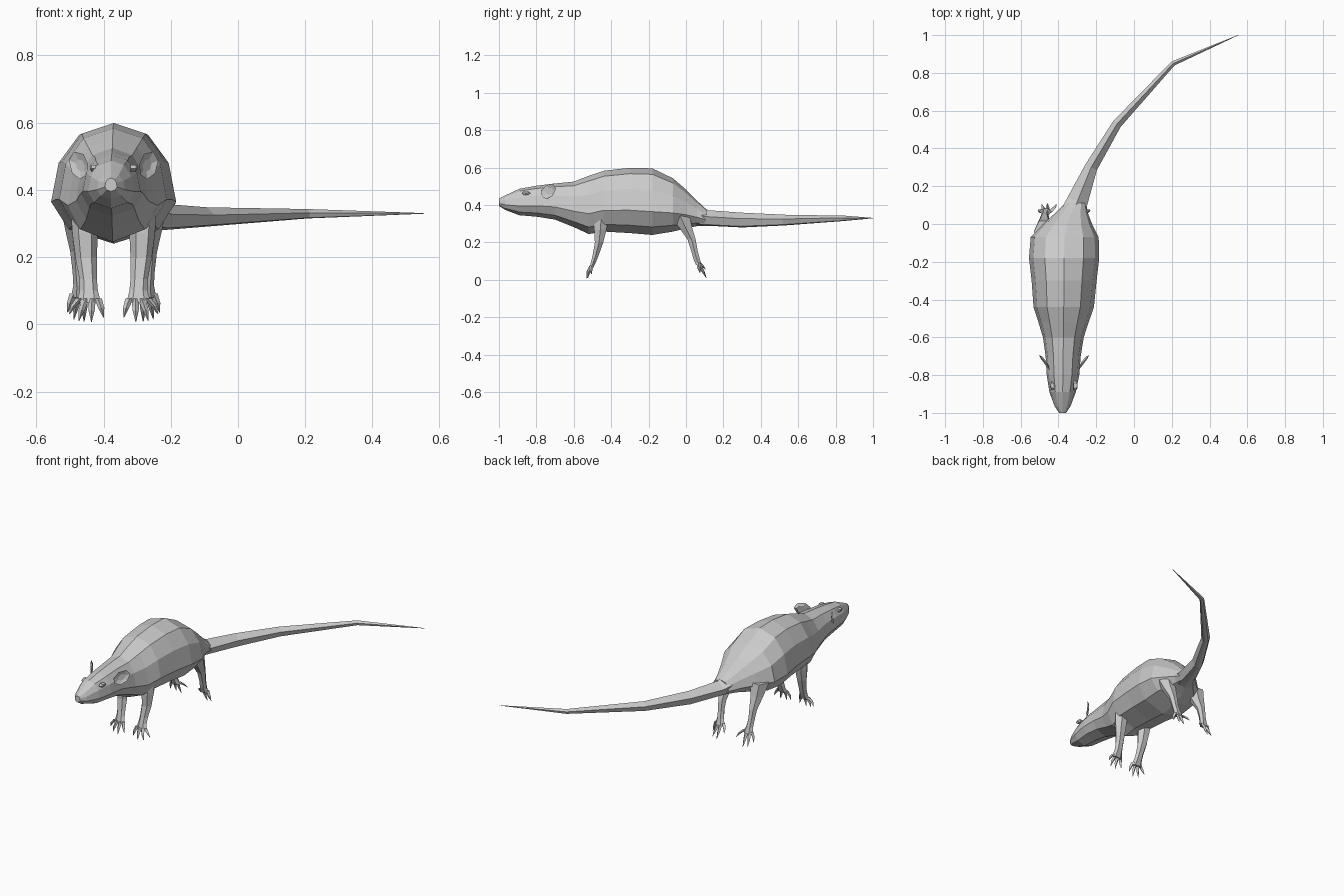
import bpy, bmesh, math
from mathutils import Vector

if "Cube" in bpy.data.objects:
    bpy.data.objects.remove(bpy.data.objects["Cube"])

MID = -0.37  # x of the body's symmetry plane


def add_loft(bm, rings):
    loops = [[bm.verts.new(p) for p in ring] for ring in rings]
    for a, b in zip(loops, loops[1:]):
        n = len(a)
        for i in range(n):
            bm.faces.new((a[i], a[(i + 1) % n], b[(i + 1) % n], b[i]))
    bm.faces.new(loops[0])
    bm.faces.new(loops[-1])


def finish(bm, name):
    bmesh.ops.remove_doubles(bm, verts=bm.verts, dist=0.0005)
    bmesh.ops.recalc_face_normals(bm, faces=bm.faces)
    me = bpy.data.meshes.new(name)
    bm.to_mesh(me)
    bm.free()
    ob = bpy.data.objects.new(name, me)
    bpy.context.collection.objects.link(ob)
    return ob


def ellipse(c, rx, ry, n=6):
    return [(c[0] + rx * math.cos(2 * math.pi * i / n),
             c[1] + ry * math.sin(2 * math.pi * i / n), c[2]) for i in range(n)]


def mirrored(ring, side):
    return [(MID + side * p[0], p[1], p[2]) for p in ring]


# Body and head: ten-sided sections (y, centre x, half width, bottom, top)
half = [(0, 1), (.55, .82), (.88, .35), (1, -.3), (.72, -.76), (0, -1)]
profile = half + [(-u, v) for u, v in half[-2:0:-1]]
sections = [
    (-1.0, -.378, .018, .395, .435), (-.965, -.378, .042, .373, .452),
    (-.89, -.378, .070, .345, .487), (-.80, -.376, .086, .338, .503),
    (-.70, -.375, .093, .322, .515), (-.60, -.374, .108, .282, .525),
    (-.52, -.373, .133, .245, .556), (-.44, -.372, .160, .258, .583),
    (-.30, -.370, .172, .25, .599), (-.18, -.370, .186, .24, .596),
    (-.07, -.367, .180, .258, .543), (0, -.352, .130, .275, .483),
    (.06, -.330, .085, .287, .422), (.11, -.310, .055, .290, .376)]
bm = bmesh.new()
add_loft(bm, [[(cx + u * w, y, (lo + hi) / 2 + v * (hi - lo) / 2) for u, v in profile]
              for y, cx, w, lo, hi in sections])
finish(bm, "body")

# Tail: ridged six-sided sweep (x, y, half width, bottom, top)
path = [(-.32, .07, .062, .288, .40), (-.30, .12, .056, .289, .372),
        (-.227, .30, .034, .280, .359), (-.09, .53, .025, .291, .348),
        (.207, .85, .013, .315, .343), (.552, 1.0, .001, .329, .331)]
rings = []
for i, (x, y, w, lo, hi) in enumerate(path):
    p, q = path[max(i - 1, 0)], path[min(i + 1, len(path) - 1)]
    t = Vector((q[0] - p[0], q[1] - p[1], 0)).normalized()
    s = Vector((t.y, -t.x, 0)) * w
    c = Vector((x, y, lo))
    h = hi - lo
    rings.append([c + s * u + Vector((0, 0, h * v)) for u, v in
                  ((0, 1), (1, .6), (.6, .08), (0, 0), (-.6, .08), (-1, .6))])
bm = bmesh.new()
add_loft(bm, rings)
finish(bm, "tail")


# Legs with splayed toes, x measured outward from the symmetry plane
def leg(name, side, rows, toes):
    bm = bmesh.new()
    add_loft(bm, [mirrored(ellipse(r[:3], r[3], r[4]), side) for r in rows])
    x, y, z, rx, ry = rows[-1]
    for k, tip in enumerate(toes):
        base = Vector((x + rx * (.75 - .5 * k), y, z + .012))
        tip = Vector(tip)
        mid = base.lerp(tip, .6) + Vector((0, -.004, .006))
        add_loft(bm, [mirrored(ellipse(c, a, b, 4), side) for c, a, b in
                      ((base, .012, .011), (mid, .009, .009), (tip, .001, .001))])
    finish(bm, name)


front_rows = [(.085, -.45, .38, .045, .045), (.085, -.458, .27, .038, .038),
              (.082, -.465, .20, .032, .026), (.076, -.482, .135, .026, .019),
              (.074, -.493, .10, .027, .016), (.074, -.505, .065, .036, .011)]
front_toes = [(.132, -.505, .03), (.103, -.525, .010), (.066, -.53, .007), (.030, -.52, .02)]
hind_rows = [(.105, -.04, .36, .055, .065), (.105, -.005, .285, .040, .042),
             (.104, .03, .215, .025, .025), (.102, .045, .155, .020, .020),
             (.098, .056, .115, .022, .020), (.095, .068, .08, .032, .017)]
hind_toes = [(.137, .075, .035), (.118, .105, .015), (.088, .11, .008), (.040, .105, .055)]

for side, label in ((-1, "left"), (1, "right")):
    leg("front_leg_" + label, side, front_rows, front_toes)
    leg("hind_leg_" + label, side, hind_rows, hind_toes)

    # Ear: cupped shell facing forward and outward
    rim = [(.076, -.775, .475), (.090, -.745, .507), (.118, -.712, .514),
           (.133, -.695, .488), (.124, -.712, .450), (.100, -.745, .432),
           (.080, -.77, .445)]
    inner = [Vector((.096, -.722, .472)).lerp(Vector(p), .45) for p in rim]
    back = [Vector((.094, -.708, .473)).lerp(Vector(p), .6) for p in rim]
    bm = bmesh.new()
    add_loft(bm, [mirrored(r, side) for r in (inner, rim, back)])
    finish(bm, "ear_" + label)

    # Eye: small faceted almond set into the head
    bm = bmesh.new()
    add_loft(bm, [mirrored([(.062 + o, -.855 + .024 * s * math.cos(a),
                             .464 + .011 * s * math.sin(a) + d)
                            for a in [i * math.pi / 3 for i in range(6)]], side)
                  for o, s, d in ((-.012, 1, 0), (.004, 1, 0), (.009, .5, .002))])
    finish(bm, "eye_" + label)
